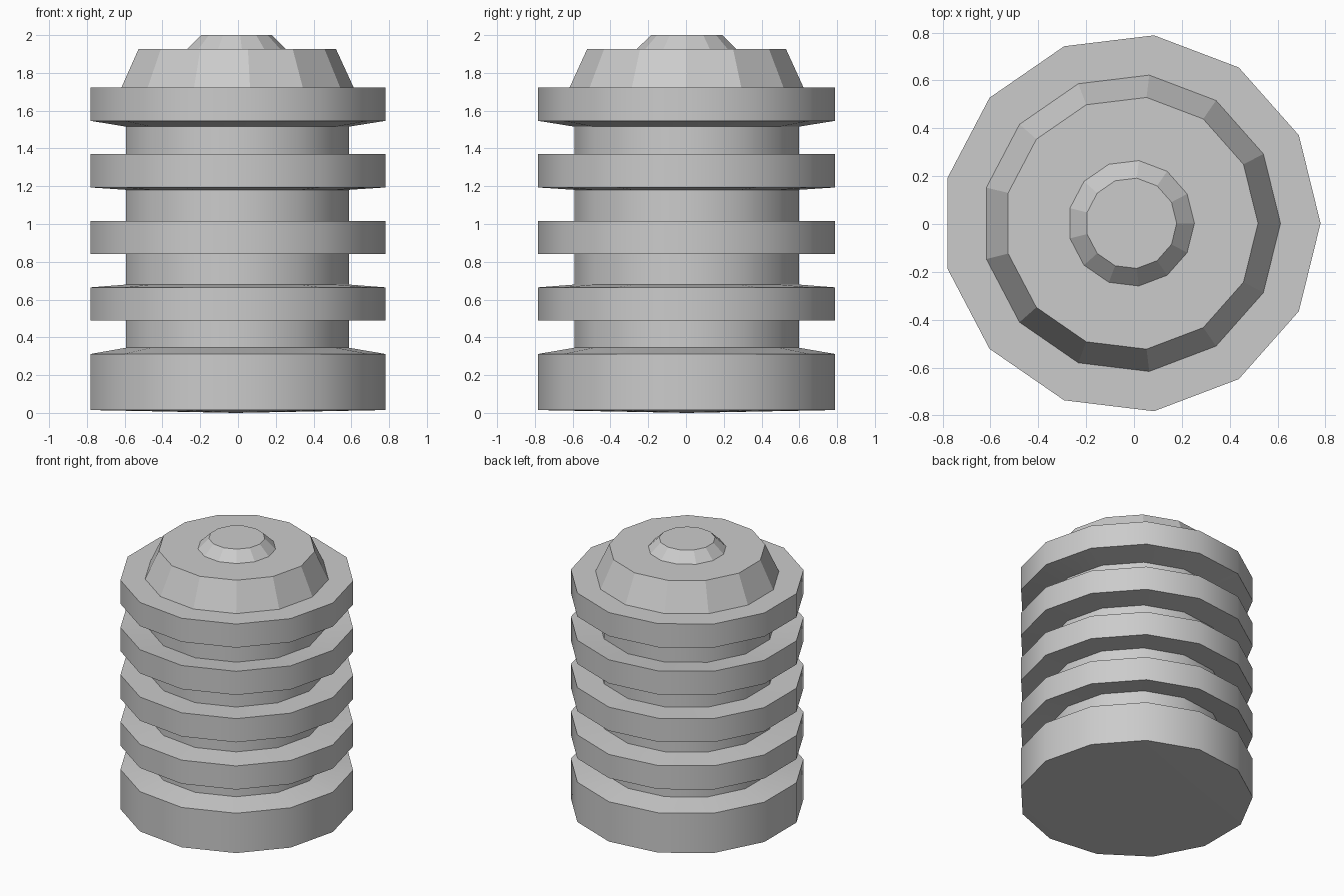
import bpy, bmesh
from math import cos, sin, pi, radians

if "Cube" in bpy.data.objects:
    bpy.data.objects.remove(bpy.data.objects["Cube"])

SIDES = 13
CX, CY = -0.0115, 0.003


def lathe(name, profile, smooth_upto):
    """Revolve (radius, z) points; spans below smooth_upto are smooth shaded."""
    bm = bmesh.new()
    rings = []
    for r, z in profile:
        if r == 0:
            rings.append([bm.verts.new((CX, CY, z))] * SIDES)
        else:
            rings.append([bm.verts.new((CX + r * cos(2 * pi * i / SIDES),
                                        CY + r * sin(2 * pi * i / SIDES), z))
                          for i in range(SIDES)])
    for k, (a, b) in enumerate(zip(rings, rings[1:])):
        for i in range(SIDES):
            j = (i + 1) % SIDES
            loop = list(dict.fromkeys((a[i], a[j], b[j], b[i])))
            bm.faces.new(loop).smooth = k < smooth_upto
    bm.faces.new(rings[-1])
    bmesh.ops.recalc_face_normals(bm, faces=bm.faces)
    # keep rib rims and groove corners crisp
    for e in bm.edges:
        e.smooth = e.calc_face_angle(0) < radians(30)
    mesh = bpy.data.meshes.new(name)
    bm.to_mesh(mesh)
    bm.free()
    obj = bpy.data.objects.new(name, mesh)
    bpy.context.collection.objects.link(obj)
    return obj


R_RIB, R_GROOVE = 0.7915, 0.5985

# Base with a faintly pointed underside
profile = [(0, 0), (R_RIB, 0.015)]

# Four grooves cut between five ribs
for g in range(4):
    for k, inner in ((2 * g, False), (2 * g, True), (2 * g + 1, True), (2 * g + 1, False)):
        profile.append((R_GROOVE, 0.345 + 0.1672 * k) if inner
                       else (R_RIB, 0.312 + 0.1763 * k))
profile.append((R_RIB, 1.722))
body_spans = len(profile) - 1

# Tapered cap and small raised knob
profile += [(0.624, 1.722), (0.53, 1.927), (0.264, 1.927), (0.19, 2.0)]

lathe("ribbed_barrel", profile, body_spans)
